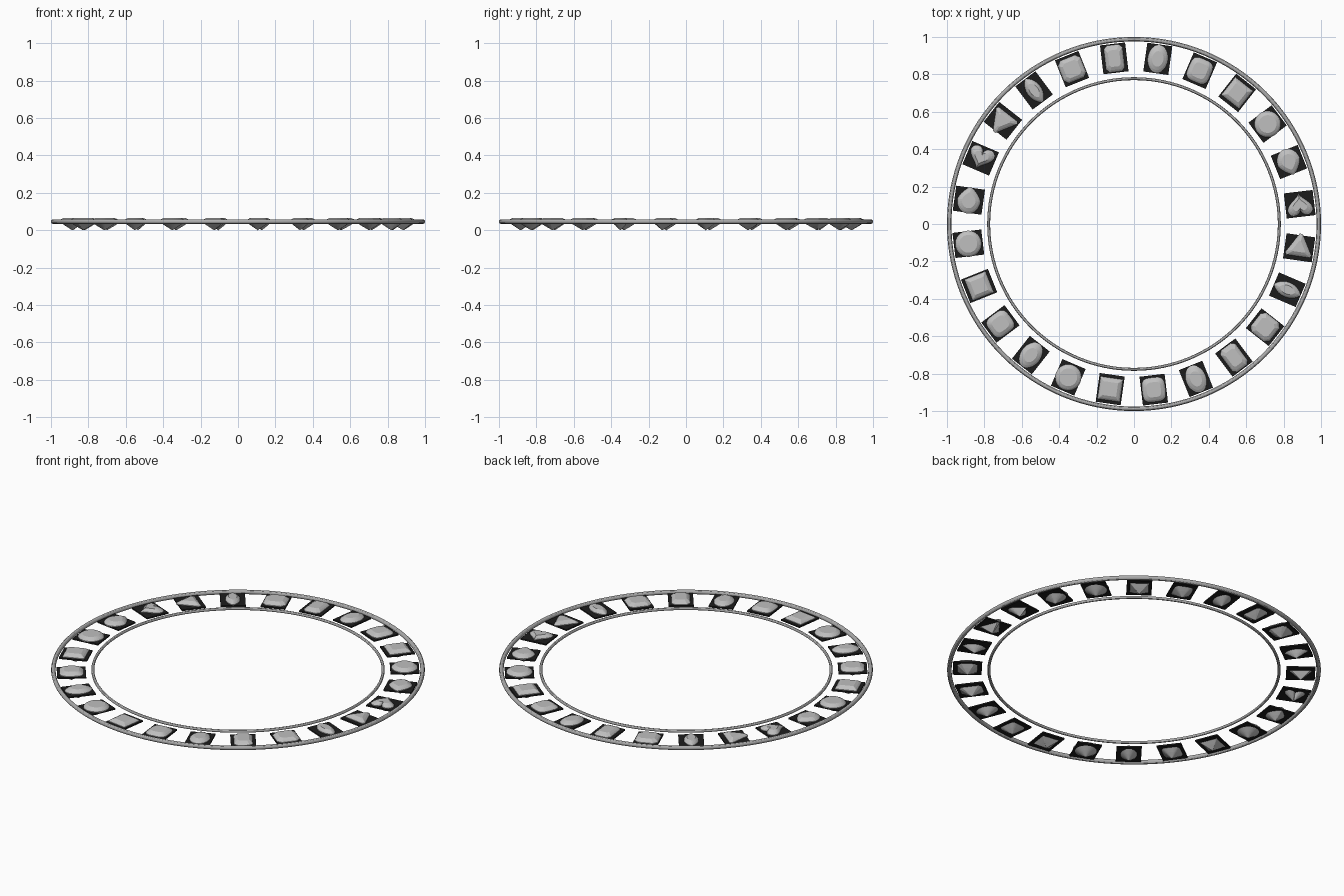
import bpy, bmesh
from math import sin, cos, pi, radians, copysign
from mathutils import Matrix

cube = bpy.data.objects.get("Cube")
if cube:
    bpy.data.objects.remove(cube)

GIRDLE_Z, GIRDLE_H, TABLE_Z = 0.046, 0.004, 0.066


def material(name, value):
    m = bpy.data.materials.new(name)
    m.use_nodes = True
    m.diffuse_color = (value, value, value, 1)
    m.node_tree.nodes["Principled BSDF"].inputs["Base Color"].default_value = m.diffuse_color
    return m


metal = material("grey metal", 0.42)
black = material("black backing", 0.012)
crystal = material("pale crystal", 0.52)


def finish(bm, name, mat, matrix):
    bmesh.ops.recalc_face_normals(bm, faces=bm.faces)
    mesh = bpy.data.meshes.new(name)
    bm.to_mesh(mesh)
    bm.free()
    mesh.materials.append(mat)
    ob = bpy.data.objects.new(name, mesh)
    ob.matrix_world = matrix
    bpy.context.collection.objects.link(ob)
    return ob


# Outlines: local x points outwards from the ring, local y runs along it
def rounded(a, b, power=2, n=32):
    def f(v):
        return copysign(abs(v) ** (2 / power), v)
    return [(a * f(cos(2 * pi * i / n)), b * f(sin(2 * pi * i / n))) for i in range(n)]


def clipped(a, b, c):
    return [(a, c - b), (a, b - c), (a - c, b), (c - a, b),
            (-a, b - c), (-a, c - b), (c - a, -b), (a - c, -b)]


def marquise(a, b, n=24):
    return [(a * cos(t), b * sin(t) * abs(sin(t)) ** 0.4)
            for t in (2 * pi * i / n for i in range(n))]


def pear(a, b, n=28):
    # Point towards -y, round end towards +y
    pts = []
    for i in range(n):
        t = 2 * pi * i / n
        pts.append((a * cos(t) * (1 if sin(t) > 0 else (1 + sin(t)) ** 0.35), b * sin(t)))
    return pts


def heart(size, n=32):
    # Point towards +y, cleft towards -y
    pts = []
    for i in range(n):
        t = 2 * pi * i / n
        y = 13 * cos(t) - 5 * cos(2 * t) - 2 * cos(3 * t) - cos(4 * t)
        pts.append((size * sin(t) ** 3, -size * (y + 2.5) / 16))
    return pts


def trillion(r):
    pts = []
    for k in range(3):
        for d in (-6, 6):
            t = pi / 2 + k * 2 * pi / 3 + radians(d)
            pts.append((r * cos(t), r * sin(t)))
    return pts


# Each cut: outline, table scale
CUTS = {
    "round": (rounded(0.07, 0.07), 0.68),
    "princess": (clipped(0.06, 0.06, 0.004), 0.62),
    "cushion": (rounded(0.065, 0.062, 3.6), 0.62),
    "oval": (rounded(0.074, 0.054), 0.56),
    "emerald": (clipped(0.072, 0.05, 0.018), 0.62),
    "asscher": (clipped(0.064, 0.064, 0.022), 0.66),
    "marquise": (marquise(0.075, 0.04), 0.58),
    "triangle": (trillion(0.076), 0.5),
    "heart": (heart(0.066), 0.58),
    "pear": (pear(0.062, 0.072), 0.6),
}


def gem(name, outline, table, matrix):
    bm = bmesh.new()
    # Loops from the table down to the lower pavilion, closed by a point
    crown = GIRDLE_Z + GIRDLE_H
    levels = [(table, TABLE_Z), ((1 + table) / 2 + 0.04, crown + 0.008), (1, crown),
              (1, GIRDLE_Z), (0.5, GIRDLE_Z * 0.48)]
    loops = [[bm.verts.new((x * s, y * s, z)) for x, y in outline] for s, z in levels]
    n = len(outline)
    bm.faces.new(loops[0])
    for up, low in zip(loops, loops[1:]):
        for i in range(n):
            j = (i + 1) % n
            bm.faces.new((up[i], up[j], low[j], low[i]))
    tip = bm.verts.new((0, 0, 0))
    for i in range(n):
        bm.faces.new((loops[-1][i], loops[-1][(i + 1) % n], tip))
    finish(bm, name, crystal, matrix)


def plate(name, matrix):
    bm = bmesh.new()
    bmesh.ops.create_cube(bm, size=1, matrix=Matrix.Translation((0, 0, 0.042))
                          @ Matrix.Diagonal((0.155, 0.135, 0.008, 1)))
    finish(bm, name, black, matrix)


# Gems and their backing plates, evenly spaced round the band
MAIN = ["emerald", "asscher", "marquise", "triangle", "heart", "pear",
        "round", "princess", "cushion", "oval"]
ORDER = MAIN + MAIN[-4:] + MAIN
for k, cut in enumerate(ORDER):
    place = (Matrix.Rotation(radians(96.8 + 15 * k), 4, "Z")
             @ Matrix.Translation((0.892, 0, 0)))
    gem(f"{cut}_gem_{k + 1}", *CUTS[cut], place)
    plate(f"backing_plate_{k + 1}", place)

# Outer and inner metal hoops
for name, radius, tube in (("outer_hoop", 0.988, 0.012), ("inner_hoop", 0.777, 0.008)):
    bpy.ops.mesh.primitive_torus_add(major_radius=radius, minor_radius=tube,
                                     major_segments=128, minor_segments=12,
                                     location=(0, 0, 0.046))
    hoop = bpy.context.object
    hoop.name = name
    hoop.data.materials.append(metal)
    bpy.ops.object.shade_smooth_by_angle()
